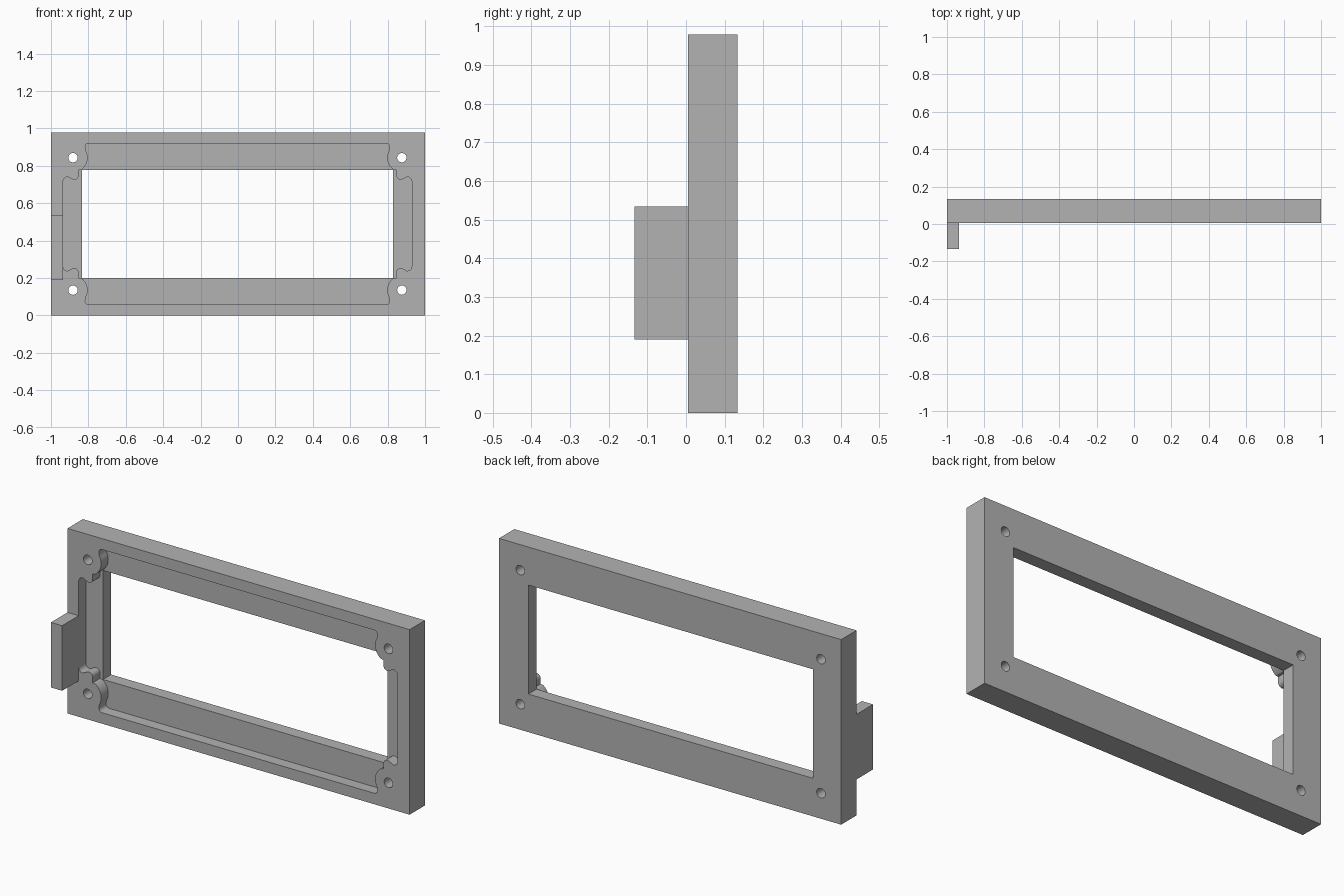
import bpy, bmesh, math

if "Cube" in bpy.data.objects:
    bpy.data.objects.remove(bpy.data.objects["Cube"])

WIDTH, HEIGHT = 2.0, 0.978
FRONT, BACK, FLOOR = 0.005, 0.133, 0.065   # front face, back face, recess floor
CX, CZ = -0.003, HEIGHT / 2                # centre of the opening
HOLE_X, HOLE_Z = 0.879, 0.354              # screw hole offset from that centre

grey = bpy.data.materials.new("plain grey")
grey.use_nodes = True
colour = (0.45, 0.45, 0.45, 1)
grey.diffuse_color = colour
grey.node_tree.nodes["Principled BSDF"].inputs["Base Color"].default_value = colour


def prism(name, outline, y0, y1):
    """Extrude an x-z outline from y0 to y1."""
    bm = bmesh.new()
    face = bm.faces.new([bm.verts.new((x, y0, z)) for x, z in outline])
    moved = bmesh.ops.extrude_face_region(bm, geom=[face])["geom"]
    verts = [v for v in moved if isinstance(v, bmesh.types.BMVert)]
    bmesh.ops.translate(bm, verts=verts, vec=(0, y1 - y0, 0))
    bmesh.ops.recalc_face_normals(bm, faces=bm.faces)
    mesh = bpy.data.meshes.new(name)
    bm.to_mesh(mesh)
    bm.free()
    mesh.materials.append(grey)
    obj = bpy.data.objects.new(name, mesh)
    bpy.context.collection.objects.link(obj)
    return obj


def rect(x0, x1, z0, z1):
    return [(x0, z0), (x1, z0), (x1, z1), (x0, z1)]


def arc(x, z, r, a0, a1, n):
    steps = [math.radians(a0 + (a1 - a0) * i / n) for i in range(n + 1)]
    return [(x + r * math.cos(a), z + r * math.sin(a)) for a in steps]


# One corner of the recess, running round the screw boss from top edge to side
corner = arc(0.796, 0.413, 0.018, 90, 0, 4)
corner += arc(HOLE_X, HOLE_Z, 0.078, 150, 236, 12)
corner += [(0.85, 0.288)]
corner += arc(0.872, 0.258, 0.022, 180, 300, 8)
corner += arc(0.909, 0.228, 0.023, 100, 0, 6)

recess = []
for sx, sz, step in ((1, 1, 1), (1, -1, -1), (-1, -1, 1), (-1, 1, -1)):
    recess += [(CX + sx * x, CZ + sz * z) for x, z in corner[::step]]

# Frame with opening, recess and screw holes cut out
frame = prism("frame", rect(-WIDTH / 2, WIDTH / 2, 0, HEIGHT), FRONT, BACK)
cutters = [
    prism("opening_cutter", rect(CX - 0.832, CX + 0.832, CZ - 0.288, CZ + 0.288), -0.2, 0.3),
    prism("recess_cutter", recess, -0.1, FLOOR),
]
for sx in (-1, 1):
    for sz in (-1, 1):
        ring = arc(CX + sx * HOLE_X, CZ + sz * HOLE_Z, 0.025, 0, 345, 23)
        cutters.append(prism("hole_cutter", ring, -0.3, 0.4))
for cutter in cutters:
    cutter.hide_render = True
    mod = frame.modifiers.new(cutter.name, "BOOLEAN")
    mod.operation, mod.solver, mod.object = "DIFFERENCE", "EXACT", cutter

# Bake the cuts and drop the cutters
depsgraph = bpy.context.evaluated_depsgraph_get()
cut_mesh = bpy.data.meshes.new_from_object(frame.evaluated_get(depsgraph))
frame.modifiers.clear()
frame.data = cut_mesh
for cutter in cutters:
    bpy.data.objects.remove(cutter)

# Tab standing out from the front on the right-hand edge
tab = prism("side_tab", rect(-1, -0.935, 0.19, 0.534), -0.133, FRONT)

# Smooth the curved walls, keep the edges sharp
bpy.ops.object.select_all(action="DESELECT")
frame.select_set(True)
bpy.context.view_layer.objects.active = frame
bpy.ops.object.shade_smooth_by_angle(angle=math.radians(30))
